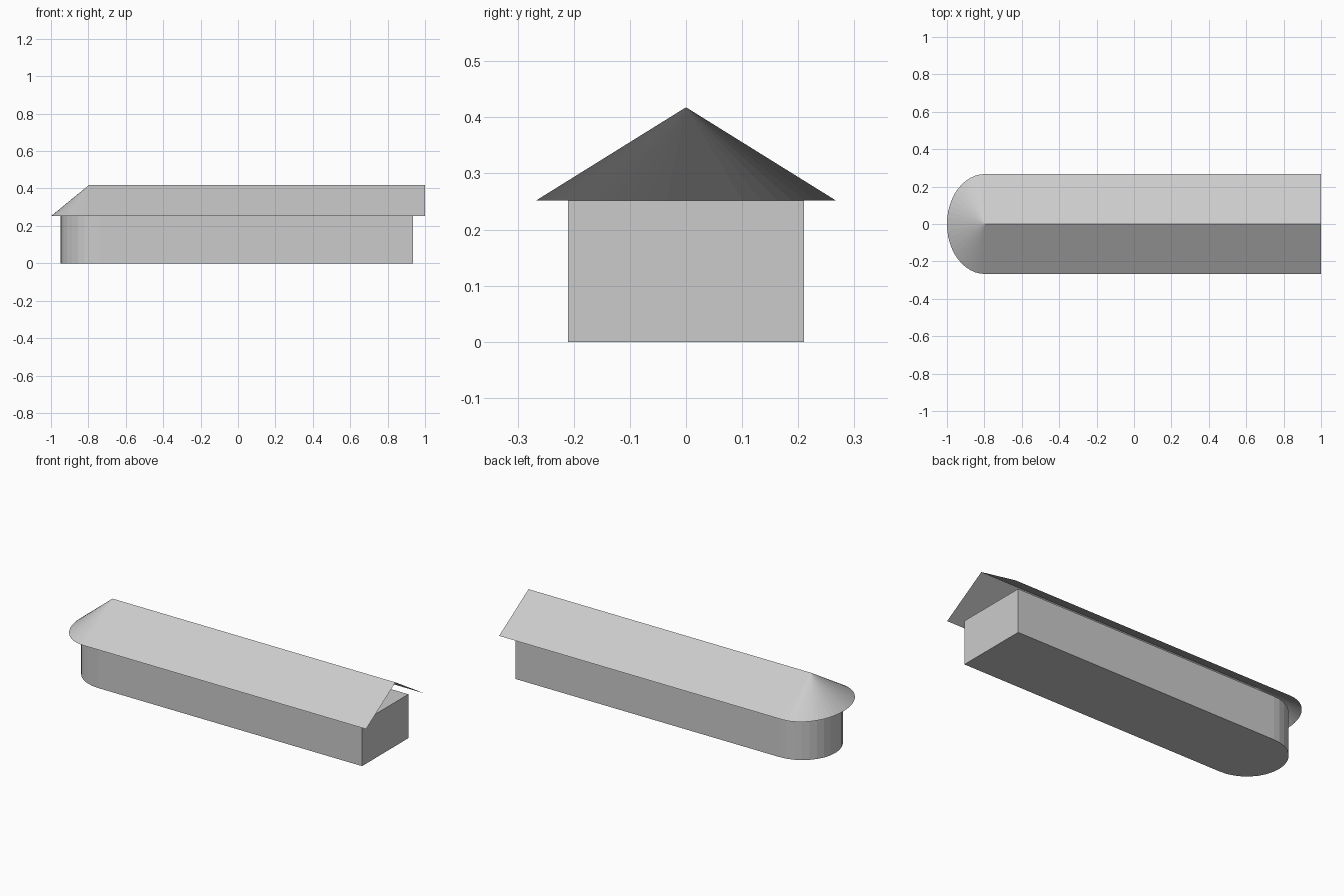
import bpy, bmesh, math

if "Cube" in bpy.data.objects:
    bpy.data.objects.remove(bpy.data.objects["Cube"])

grey = bpy.data.materials.new("plain grey")
grey.diffuse_color = (0.6, 0.6, 0.6, 1)
grey.use_nodes = True
grey.node_tree.nodes["Principled BSDF"].inputs["Base Color"].default_value = grey.diffuse_color


def apse_outline(x_end, x_centre, rx, ry, steps):
    """Long plan: square right end, rounded left end, counter-clockwise."""
    pts = [(x_end, -ry), (x_end, ry)]
    for i in range(steps + 1):
        a = math.pi / 2 + math.pi * i / steps
        pts.append((x_centre + rx * math.cos(a), ry * math.sin(a)))
    return pts


def finish(name, bm):
    mesh = bpy.data.meshes.new(name)
    bm.to_mesh(mesh)
    bm.free()
    mesh.materials.append(grey)
    obj = bpy.data.objects.new(name, mesh)
    bpy.context.collection.objects.link(obj)
    return obj


EAVE, RIDGE = 0.252, 0.418

# Walls: closed block with a half-round end
bm = bmesh.new()
base = bm.faces.new([bm.verts.new((x, y, 0))
                     for x, y in apse_outline(0.935, -0.74, 0.21, 0.21, 16)])
top = bmesh.ops.extrude_face_region(bm, geom=[base])["geom"]
bmesh.ops.translate(bm, vec=(0, 0, EAVE),
                    verts=[g for g in top if isinstance(g, bmesh.types.BMVert)])
bmesh.ops.recalc_face_normals(bm, faces=bm.faces[:])
finish("walls", bm)

# Roof: thin open sheet, two slopes and a half cone, open gable at the right
bm = bmesh.new()
eave = [bm.verts.new((x, y, EAVE))
        for x, y in apse_outline(1.0, -0.797, 0.203, 0.267, 24)]
gable = bm.verts.new((1.0, 0, RIDGE))
apex = bm.verts.new((-0.797, 0, RIDGE))
bm.faces.new((eave[1], eave[2], apex, gable))
bm.faces.new((eave[-1], eave[0], gable, apex))
for a, b in zip(eave[2:], eave[3:]):
    bm.faces.new((a, b, apex))
finish("roof", bm)
